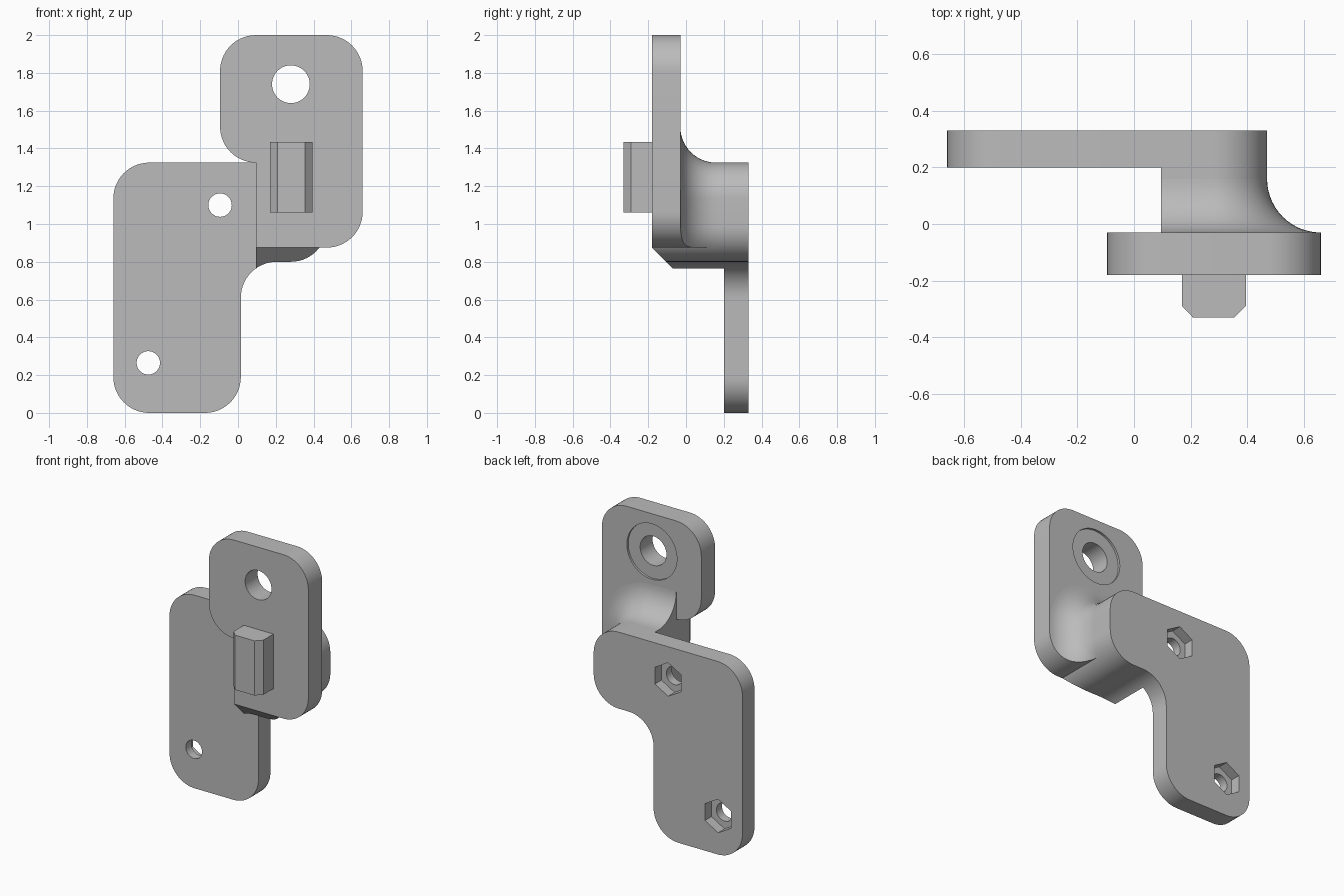
import bpy, bmesh, math
from mathutils import Vector

if "Cube" in bpy.data.objects:
    bpy.data.objects.remove(bpy.data.objects["Cube"], do_unlink=True)

grey = bpy.data.materials.new("plain_grey")
grey.use_nodes = True
grey.diffuse_color = (0.5, 0.5, 0.5, 1)
grey.node_tree.nodes["Principled BSDF"].inputs["Base Color"].default_value = (0.5, 0.5, 0.5, 1)

R = 0.19            # common corner radius
STEPS = 14          # segments per rounded corner
BACK, PLATE_BACK, PLATE_FRONT = 0.2, -0.03, -0.18


def rounded(corners):
    """Outline in x, z from right-angled corners (x, z, radius)."""
    out = []
    for i, (x, z, r) in enumerate(corners):
        p = Vector((x, z))
        if r == 0:
            out.append(p)
            continue
        a = (Vector(corners[i - 1][:2]) - p).normalized()
        b = (Vector(corners[(i + 1) % len(corners)][:2]) - p).normalized()
        c = p + (a + b) * r
        for k in range(STEPS + 1):
            t = math.pi / 2 * k / STEPS
            out.append(c - b * r * math.cos(t) - a * r * math.sin(t))
    return [p for i, p in enumerate(out) if (p - out[i - 1]).length > 1e-4]


def polygon(x, z, r, sides):
    """Regular outline with a corner at the top."""
    return [Vector((x + r * math.sin(math.tau * k / sides), z + r * math.cos(math.tau * k / sides)))
            for k in range(sides)]


def loft(name, sections, cuts=()):
    """Solid through (y, outline) sections, trimmed by (point, outward normal) planes."""
    bm = bmesh.new()
    rings = [[bm.verts.new((p.x, y, p.y)) for p in line] for y, line in sections]
    bm.faces.new(rings[0])
    bm.faces.new(rings[-1])
    n = len(rings[0])
    for lo, hi in zip(rings, rings[1:]):
        for i in range(n):
            j = (i + 1) % n
            bm.faces.new((lo[i], lo[j], hi[j], hi[i]))
    bmesh.ops.recalc_face_normals(bm, faces=bm.faces[:])
    for point, normal in cuts:
        bmesh.ops.bisect_plane(bm, geom=bm.verts[:] + bm.edges[:] + bm.faces[:],
                               plane_co=point, plane_no=normal, clear_outer=True)
        bmesh.ops.holes_fill(bm, edges=[e for e in bm.edges if e.is_boundary])
    bmesh.ops.recalc_face_normals(bm, faces=bm.faces[:])
    mesh = bpy.data.meshes.new(name)
    bm.to_mesh(mesh)
    bm.free()
    mesh.materials.append(grey)
    ob = bpy.data.objects.new(name, mesh)
    bpy.context.collection.objects.link(ob)
    return ob


def prism(name, line, y0, y1, cuts=()):
    return loft(name, [(y0, line), (y1, line)], cuts)


def activate(ob):
    bpy.ops.object.select_all(action='DESELECT')
    ob.select_set(True)
    bpy.context.view_layer.objects.active = ob


def boolean(ob, cutter, operation='DIFFERENCE'):
    cutter.hide_render = True
    mod = ob.modifiers.new("cut", 'BOOLEAN')
    mod.operation = operation
    mod.solver = 'EXACT'
    mod.object = cutter
    activate(ob)
    bpy.ops.object.modifier_apply(modifier=mod.name)
    bpy.data.objects.remove(cutter, do_unlink=True)


# Back plate with a side arm, bolt holes and hexagonal nut pockets
back_line = rounded([(-0.66, 0, R), (0.015, 0, R), (0.015, 0.8, R),
                     (0.47, 0.8, R), (0.47, 1.325, R), (-0.66, 1.325, R)])
back_plate = prism("back_plate", back_line, BACK, 0.33)
for x, z in ((-0.095, 1.1), (-0.475, 0.265)):
    boolean(back_plate, prism("bolt_cutter", polygon(x, z, 0.062, 32), 0.1, 0.4))
    boolean(back_plate, prism("nut_cutter", polygon(x, z, 0.115, 6), 0.26, 0.4))

# Front plate with a through hole and a shallow round recess behind it
plate_line = rounded([(0.095, 0.875, 0), (0.66, 0.875, R), (0.66, 2, R),
                      (-0.095, 2, R), (-0.095, 1.325, R), (0.095, 1.325, 0)])
front_plate = prism("front_plate", plate_line, PLATE_FRONT, PLATE_BACK)
boolean(front_plate, prism("hole_cutter", polygon(0.28, 1.74, 0.1, 48), -0.3, 0.1))
boolean(front_plate, prism("recess_cutter", polygon(0.28, 1.74, R, 64), PLATE_BACK - 0.015, 0.1))

# Neck joining the plates, with a sloped underside at the front
neck = prism("neck", back_line, PLATE_FRONT, BACK,
             [((0.095, 0, 0), (-1, 0, 0)),
              ((0, PLATE_FRONT, 0.875), (0, -1, -1))])

# Flared fillet from the neck onto the front plate, trimmed to the plate edge
FLARE = 0.189
sections = []
for k in range(STEPS + 1):
    t = math.pi / 2 * k / STEPS
    d = FLARE * (1 - math.sin(t))
    sections.append((PLATE_BACK + FLARE * (1 - math.cos(t)),
                     rounded([(0.095, 0.8 - d, 0), (0.47 + d, 0.8 - d, R + d),
                              (0.47 + d, 1.325 + d, R + d), (0.095, 1.325 + d, 0)])))
flare = loft("neck_flare", sections)
boolean(flare, prism("flare_trim", rounded([(0, 0.875, 0), (0.66, 0.875, R), (0.66, 2, 0), (0, 2, 0)]),
                     -0.1, 0.3), 'INTERSECT')

# Key block on the front face with bevelled vertical edges
key_bm = [(0.17, PLATE_FRONT), (0.395, PLATE_FRONT), (0.395, -0.29),
          (0.355, -0.33), (0.208, -0.33), (0.17, -0.29)]
bm = bmesh.new()
base = bm.faces.new([bm.verts.new((x, y, 1.06)) for x, y in key_bm])
top = bmesh.ops.extrude_face_region(bm, geom=[base])
bmesh.ops.translate(bm, vec=(0, 0, 0.375),
                    verts=[v for v in top["geom"] if isinstance(v, bmesh.types.BMVert)])
if not any(len(f.verts) == 6 and f.calc_center_median().z < 1.1 for f in bm.faces):
    bm.faces.new([v for v in bm.verts if v.co.z < 1.1])
bmesh.ops.recalc_face_normals(bm, faces=bm.faces[:])
key_mesh = bpy.data.meshes.new("front_key")
bm.to_mesh(key_mesh)
bm.free()
key_mesh.materials.append(grey)
front_key = bpy.data.objects.new("front_key", key_mesh)
bpy.context.collection.objects.link(front_key)

# Smooth the rounded surfaces and keep the edges crisp
for ob in (back_plate, front_plate, neck, flare, front_key):
    activate(ob)
    bpy.ops.object.shade_smooth_by_angle(angle=math.radians(30))
